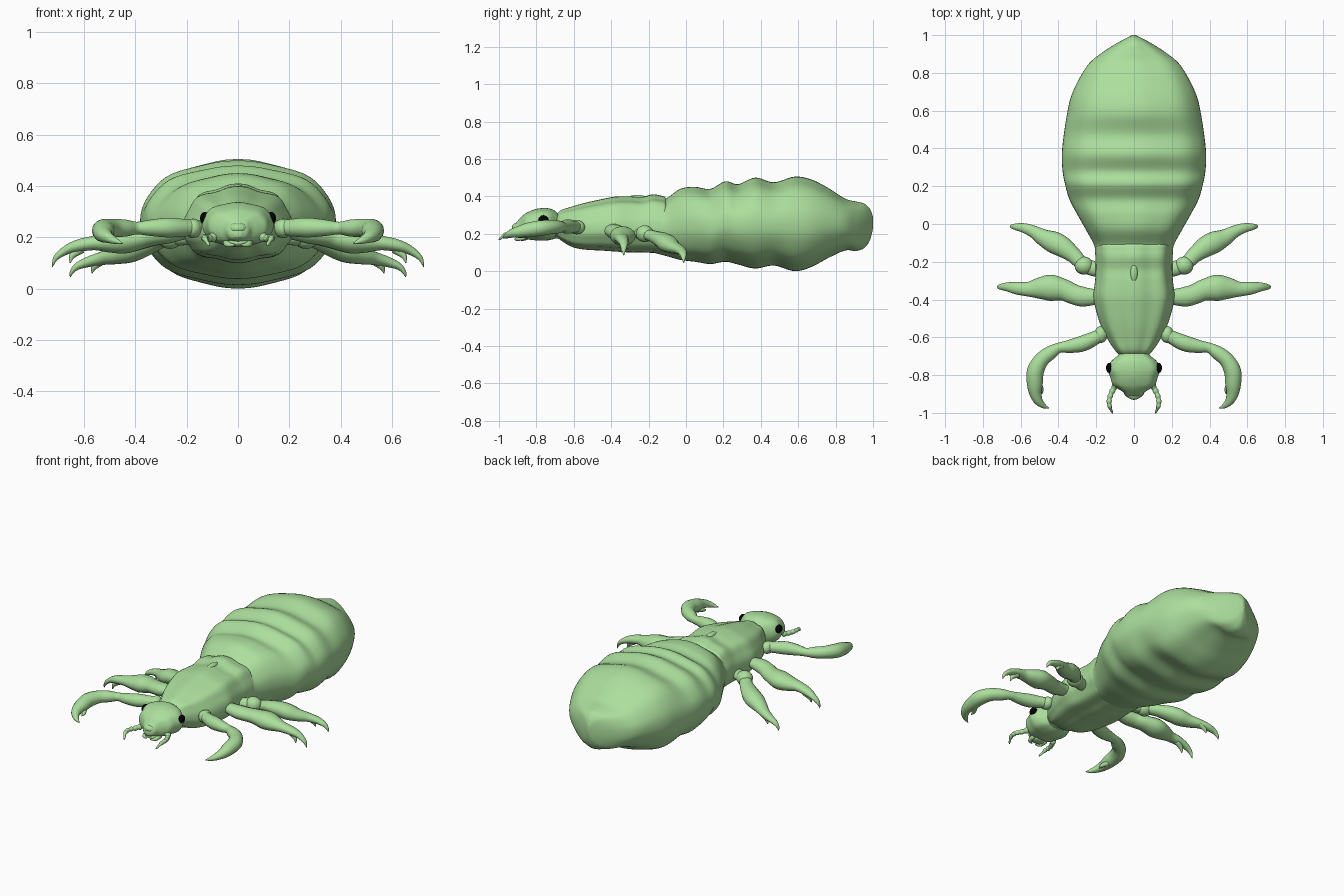
import bpy, bmesh, math
from mathutils import Vector


def material(name, rgb):
    m = bpy.data.materials.new(name)
    m.diffuse_color = (*rgb, 1)
    return m


GREEN = material("soft green", (0.41, 0.735, 0.335))
BLACK = material("eye black", (0.001, 0.001, 0.001))


def spline(pts, sub):
    """Catmull-Rom interpolation of tuples of any length."""
    out = []
    for i in range(len(pts) - 1):
        p0, p1, p2 = pts[max(i - 1, 0)], pts[i], pts[i + 1]
        p3 = pts[min(i + 2, len(pts) - 1)]
        for k in range(sub):
            t = k / sub
            out.append([0.5 * (2 * b + (c - a) * t + (2 * a - 5 * b + 4 * c - d) * t * t
                               + (3 * b - a - 3 * c + d) * t ** 3)
                        for a, b, c, d in zip(p0, p1, p2, p3)])
    out.append(list(pts[-1]))
    return out


def skin(name, rings, mat=GREEN):
    """Join rings of points into a closed smooth surface."""
    bm = bmesh.new()
    rows = [[bm.verts.new(p) for p in r] for r in rings]
    n = len(rows[0])
    for a, b in zip(rows, rows[1:]):
        for i in range(n):
            j = (i + 1) % n
            bm.faces.new((a[i], a[j], b[j], b[i]))
    bm.faces.new(rows[0])
    bm.faces.new(rows[-1])
    bmesh.ops.recalc_face_normals(bm, faces=bm.faces)
    me = bpy.data.meshes.new(name)
    bm.to_mesh(me)
    bm.free()
    me.materials.append(mat)
    for f in me.polygons:
        f.use_smooth = True
    ob = bpy.data.objects.new(name, me)
    bpy.context.collection.objects.link(ob)
    return ob


def body(name, stations, power=2.2, waist=0.5, ridge=0.0, n=48, sub=6):
    """Loft along y; a station is (y, half width, top z, bottom z)."""
    rings = []
    for y, w, top, bot in spline(stations, sub):
        mid = bot + (top - bot) * waist
        ring = []
        for i in range(n):
            a = 2 * math.pi * i / n
            c, s = math.cos(a), math.sin(a)
            x = math.copysign(abs(c) ** (2 / power), c) * max(w, 0.002)
            z = math.copysign(abs(s) ** (2 / power), s)
            k = 1 + ridge * (math.cos(8 * a) - 1) * abs(s)
            h = (top - mid) if s > 0 else (mid - bot)
            ring.append((x * k, y, mid + z * h * k))
        rings.append(ring)
    return skin(name, rings)


def tube(name, pts, side=1, flat=1.0, n=14, sub=5):
    """Limb through (x, y, z, radius) points, mirrored by side."""
    path = spline(pts, sub)
    cs = [Vector((p[0] * side, p[1], p[2])) for p in path]
    rings = []
    for i, c in enumerate(cs):
        t = (cs[min(i + 1, len(cs) - 1)] - cs[max(i - 1, 0)]).normalized()
        u = t.cross(Vector((0, 0, 1))).normalized()
        v = u.cross(t)
        r = max(path[i][3], 0.001)
        rings.append([c + u * r * math.cos(2 * math.pi * k / n)
                      + v * r * flat * math.sin(2 * math.pi * k / n) for k in range(n)])
    return skin(name, rings)


def ball(name, loc, rad, mat=GREEN):
    n = 20
    rings = []
    for j in range(n // 2 + 1):
        b = math.pi * (0.01 + 0.98 * j / (n // 2))
        rings.append([(loc[0] + rad[0] * math.sin(b) * math.cos(2 * math.pi * i / n),
                       loc[1] + rad[1] * math.sin(b) * math.sin(2 * math.pi * i / n),
                       loc[2] + rad[2] * math.cos(b)) for i in range(n)])
    return skin(name, rings, mat)


# Abdomen with segment grooves
body("abdomen", [
    (-.24, .15, .33, .12), (-.18, .195, .365, .10), (-.11, .212, .385, .082),
    (-.03, .255, .44, .06), (.05, .30, .45, .05),
    (.13, .342, .44, .038), (.21, .365, .48, .05), (.28, .378, .465, .035), (.37, .382, .50, .014),
    (.47, .372, .475, .03), (.58, .355, .505, .0), (.67, .335, .49, .022), (.76, .295, .445, .07),
    (.85, .238, .388, .11), (.91, .165, .372, .108), (.955, .095, .36, .125),
    (.985, .04, .33, .17), (1.0, .008, .29, .23)], power=2.25, ridge=0.016, n=64)

# Thorax shield with lengthwise ridges, its raised nub, and the neck
body("thorax", [
    (-.70, .07, .29, .19), (-.67, .10, .325, .165), (-.61, .14, .345, .13), (-.54, .175, .365, .115),
    (-.45, .203, .385, .11), (-.38, .215, .398, .105), (-.30, .206, .40, .10), (-.24, .203, .396, .10),
    (-.18, .204, .41, .098), (-.14, .206, .405, .10), (-.108, .20, .392, .115), (-.10, .15, .35, .15)],
    power=2.4, waist=.42, ridge=0.04, n=64)
ball("thorax_nub", (0, -.26, .39), (.02, .05, .018))
body("neck", [(-.74, .07, .29, .18), (-.70, .08, .30, .175), (-.64, .08, .30, .17)])

# Head, snout and lower lip
body("head", [
    (-.683, .07, .305, .19), (-.70, .09, .322, .175), (-.73, .123, .335, .166),
    (-.77, .139, .337, .163), (-.81, .126, .33, .165), (-.85, .113, .313, .17),
    (-.872, .085, .298, .174), (-.892, .055, .278, .18),
    (-.915, .038, .25, .188), (-.93, .012, .225, .20)], power=2.3, ridge=.02)
ball("snout", (0, -.905, .235), (.035, .026, .022))
ball("lower_lip", (0, -.875, .178), (.045, .035, .016))

for side, tag in ((1, "left"), (-1, "right")):
    # Eyes, mouth hooks and antennae
    ball(tag + "_eye", (.130 * side, -.762, .274), (.018, .027, .025), BLACK)
    tube(tag + "_mandible", [(.045, -.86, .18, .014), (.04, -.90, .172, .011),
                             (.012, -.915, .17, .003)], side, n=10)
    feeler = spline([(.095, -.85, .20, .018), (.115, -.885, .196, .014), (.13, -.925, .198, .013),
                     (.129, -.965, .195, .011), (.113, -1.0, .168, .004)], 3)
    for i, p in enumerate(feeler):
        p[3] *= 1.12 if i % 2 else .85
    tube(tag + "_antenna", feeler, side, n=10, sub=3)

    # Front leg curling forward into a claw
    ball(tag + "_front_hip", (.175 * side, -.585, .235), (.035, .045, .038))
    tube(tag + "_front_leg", [
        (.13, -.56, .235, .03), (.20, -.60, .237, .036), (.27, -.632, .238, .042),
        (.34, -.648, .237, .035), (.395, -.655, .236, .027), (.44, -.68, .236, .036),
        (.49, -.72, .236, .040), (.522, -.78, .23, .045), (.525, -.845, .22, .042),
        (.522, -.895, .21, .033), (.507, -.935, .20, .024), (.48, -.962, .187, .014),
        (.45, -.976, .176, .002)], side, flat=.93)
    tube(tag + "_front_thumb", [(.51, -.84, .20, .018), (.49, -.875, .188, .012),
                                (.488, -.90, .18, .002)], side, n=10)

    # Middle leg reaching straight out
    tube(tag + "_middle_leg", [
        (.15, -.37, .22, .035), (.21, -.385, .222, .042), (.27, -.385, .215, .052),
        (.32, -.372, .208, .053), (.37, -.35, .198, .057), (.44, -.338, .188, .069),
        (.50, -.34, .182, .057), (.56, -.345, .178, .039), (.62, -.34, .168, .033),
        (.67, -.333, .15, .024), (.71, -.333, .12, .014), (.724, -.333, .085, .002)],
        side, flat=.75)
    tube(tag + "_middle_thumb", [(.61, -.335, .155, .018), (.645, -.34, .13, .013),
                                 (.655, -.345, .10, .002)], side, n=10)

    # Hind leg swept back
    ball(tag + "_hind_hip", (.265 * side, -.22, .20), (.05, .048, .045))
    tube(tag + "_hind_leg", [
        (.15, -.25, .20, .035), (.22, -.235, .20, .04), (.28, -.205, .195, .037),
        (.32, -.165, .182, .042), (.38, -.12, .162, .055), (.43, -.095, .145, .057),
        (.48, -.072, .13, .045), (.53, -.042, .118, .033), (.58, -.022, .105, .026),
        (.625, -.015, .088, .018), (.648, -.013, .065, .01), (.654, -.012, .045, .002)],
        side, flat=.8)
    tube(tag + "_hind_thumb", [(.53, -.03, .11, .018), (.56, -.025, .085, .012),
                               (.57, -.02, .06, .002)], side, n=10)
